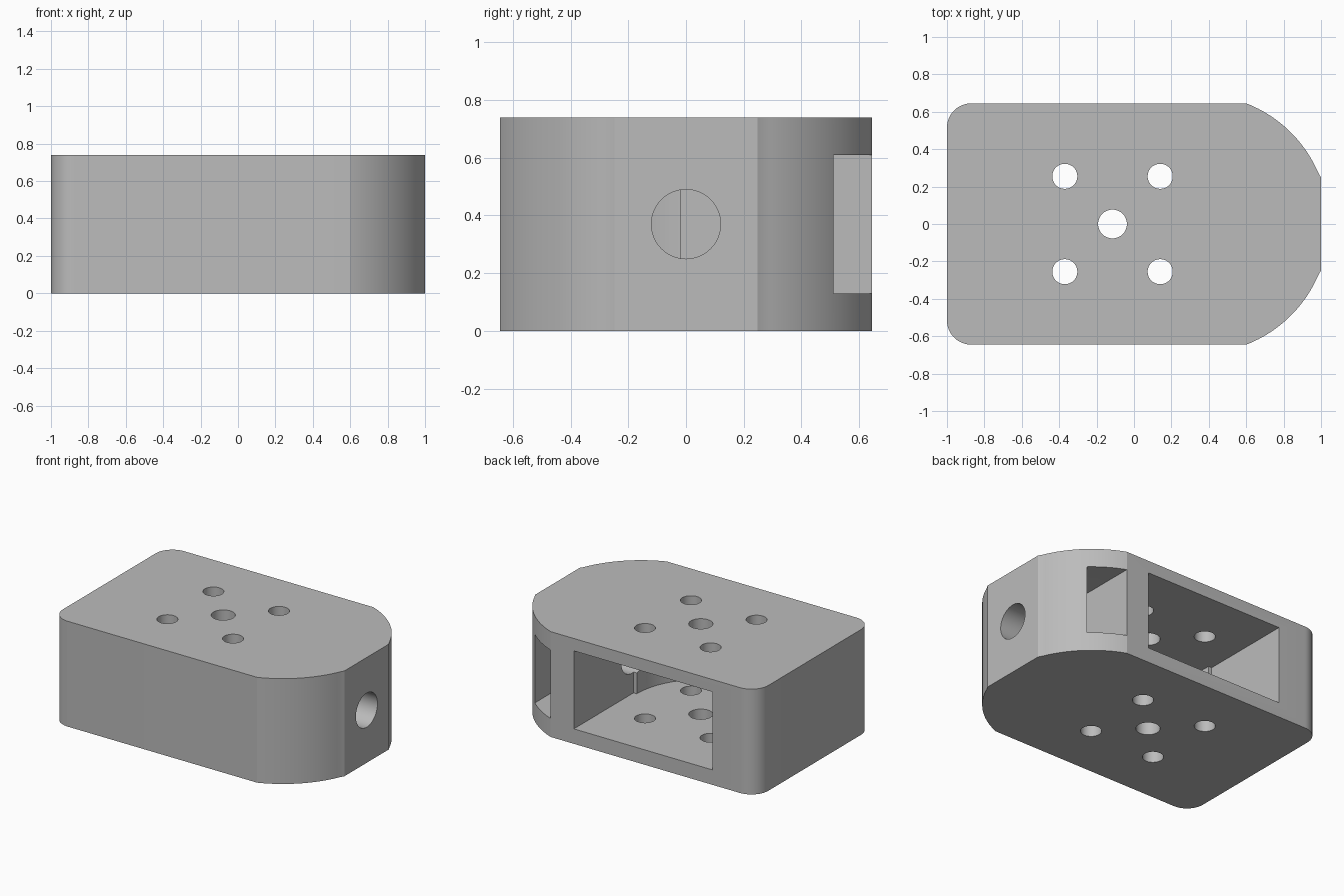
import bpy, bmesh
from math import cos, sin, radians, atan2, hypot
from mathutils import Matrix

if "Cube" in bpy.data.objects:
    bpy.data.objects.remove(bpy.data.objects["Cube"], do_unlink=True)

W, H = 0.645, 0.74          # half depth, height
MID = H / 2

grey = bpy.data.materials.new("plain_grey")
grey.use_nodes = True
colour = (0.5, 0.5, 0.5, 1)
grey.diffuse_color = colour
grey.node_tree.nodes["Principled BSDF"].inputs["Base Color"].default_value = colour


def arc(cx, cy, r, a0, a1, n):
    """Points on a circle from angle a0 to a1, in degrees."""
    angles = [radians(a0 + (a1 - a0) * i / n) for i in range(n + 1)]
    return [(cx + r * cos(a), cy + r * sin(a)) for a in angles]


def prism(name, outline, low, high, along_x=False):
    """Extrude an outline up z, or along x for an outline given in (y, z)."""
    bm = bmesh.new()
    base = bm.faces.new([bm.verts.new((u, v, low)) for u, v in outline])
    top = bmesh.ops.extrude_face_region(bm, geom=[base])["geom"]
    verts = [g for g in top if isinstance(g, bmesh.types.BMVert)]
    bmesh.ops.translate(bm, verts=verts, vec=(0, 0, high - low))
    if along_x:
        turn = Matrix(((0, 0, 1), (1, 0, 0), (0, 1, 0))).to_4x4()
        bmesh.ops.transform(bm, matrix=turn, verts=bm.verts)
    bmesh.ops.recalc_face_normals(bm, faces=bm.faces)
    mesh = bpy.data.meshes.new(name)
    bm.to_mesh(mesh)
    bm.free()
    mesh.materials.append(grey)
    ob = bpy.data.objects.new(name, mesh)
    bpy.context.collection.objects.link(ob)
    return ob


def circle(cx, cy, r):
    return arc(cx, cy, r, 0, 360, 48)[:-1]


# Housing block: flat nose with broad curved shoulders, small rear fillets
nose_x, fillet = 0.35, 0.13
nose_r = hypot(0.25, W)
a_top = radians(90) - atan2(0.25, W)
a_low = atan2(0.25, 1 - nose_x)
deg = 180 / radians(180)
shoulder = arc(nose_x, 0, nose_r, a_low * deg, a_top * deg, 24)
shoulder[0] = (1, shoulder[0][1])
corner = arc(fillet - 1, W - fillet, fillet, 90, 180, 12)
half = shoulder + corner
housing = prism("housing", half + [(x, -y) for x, y in reversed(half)], 0, H)

# Main chamber: open at the back, with a half-round inner end
chamber_end = arc(-0.118, -0.018, 0.513, 180, 360, 48)
chamber = [(0.42, 0.9), (-0.656, 0.9), (-0.656, -0.018)] + chamber_end + [(0.42, -0.018)]
cutters = [prism("chamber_cutter", chamber, 0.105, 0.653)]

# Side pocket behind the nose, with a half-round inner end
pocket = [(0.9, MID + 0.24)] + arc(0, MID, 0.24, 90, 270, 24) + [(0.9, MID - 0.24)]
cutters.append(prism("pocket_cutter", pocket, 0.6, 0.817, along_x=True))

# Bore through the nose into the chamber
cutters.append(prism("bore_cutter", circle(0, MID, 0.12), 0.2, 1.2, along_x=True))

# Mounting holes through floor and roof
cutters.append(prism("centre_hole_cutter", circle(-0.115, 0, 0.077), -0.2, 1))
for sx in (-1, 1):
    for sy in (-1, 1):
        hole = circle(-0.115 + sx * 0.255, sy * 0.255, 0.067)
        cutters.append(prism("mounting_hole_cutter", hole, -0.2, 1))

# Cut the openings and shade
bpy.ops.object.select_all(action="DESELECT")
bpy.context.view_layer.objects.active = housing
housing.select_set(True)
for cutter in cutters:
    cutter.hide_render = True
    mod = housing.modifiers.new("cut", "BOOLEAN")
    mod.operation, mod.solver, mod.object = "DIFFERENCE", "EXACT", cutter
    bpy.ops.object.modifier_apply(modifier=mod.name)
    bpy.data.objects.remove(cutter, do_unlink=True)
bpy.ops.object.shade_smooth_by_angle(angle=radians(20))
